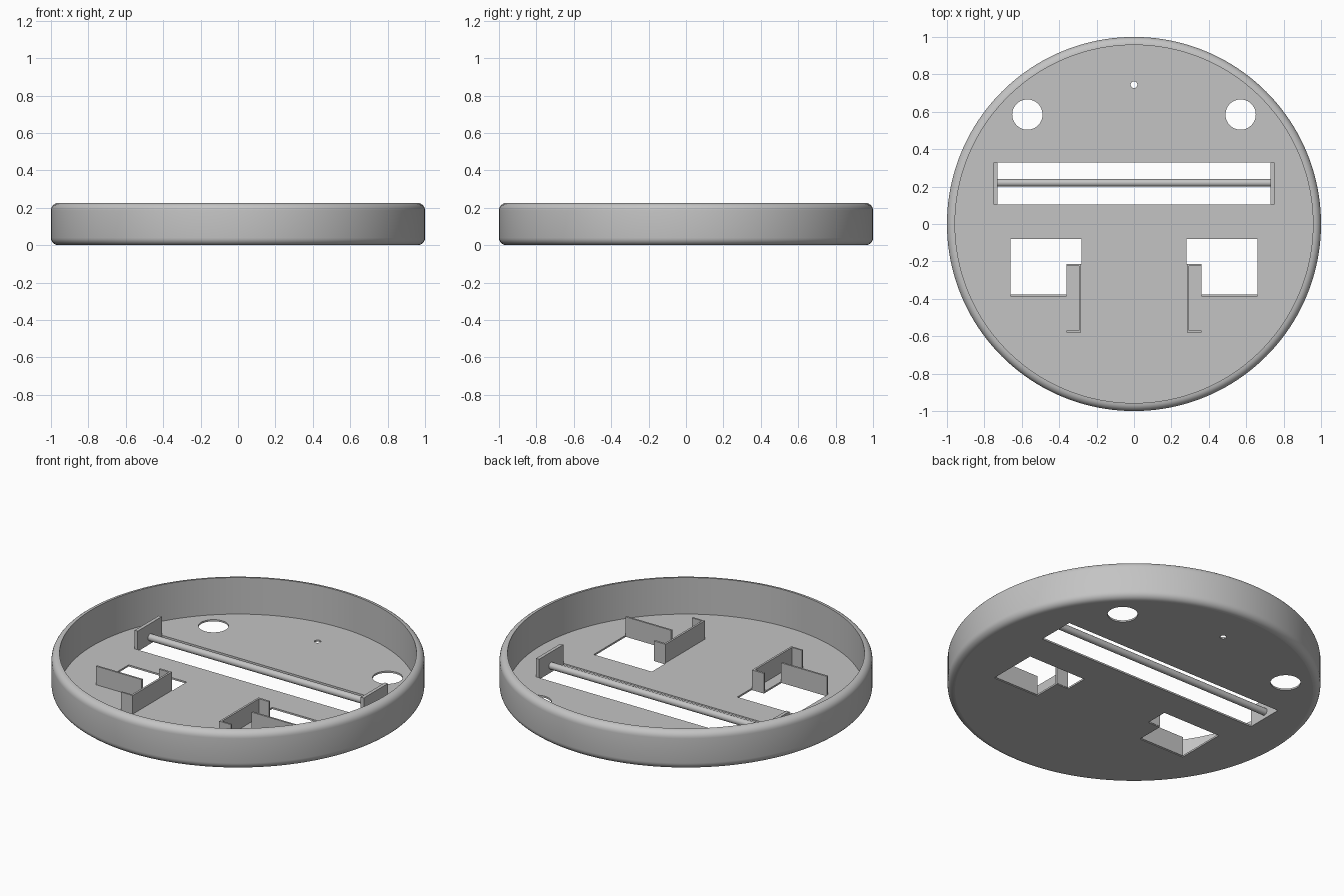
import bpy, bmesh, math

if "Cube" in bpy.data.objects:
    bpy.data.objects.remove(bpy.data.objects["Cube"])

grey = bpy.data.materials.new("plain grey")
grey.diffuse_color = (0.55, 0.55, 0.55, 1)
grey.use_nodes = True
grey.node_tree.nodes["Principled BSDF"].inputs["Base Color"].default_value = grey.diffuse_color

FLOOR = 0.01      # floor thickness
TALL = 0.12       # height of the upright plates


def finish(name, bm):
    bmesh.ops.recalc_face_normals(bm, faces=bm.faces)
    mesh = bpy.data.meshes.new(name)
    bm.to_mesh(mesh)
    bm.free()
    mesh.materials.append(grey)
    ob = bpy.data.objects.new(name, mesh)
    bpy.context.collection.objects.link(ob)
    return ob


def box(name, x0, x1, y0, y1, z0, z1):
    bm = bmesh.new()
    bmesh.ops.create_cube(bm, size=1)
    for v in bm.verts:
        v.co = ((x0 + x1) / 2 + v.co.x * (x1 - x0),
                (y0 + y1) / 2 + v.co.y * (y1 - y0),
                (z0 + z1) / 2 + v.co.z * (z1 - z0))
    return finish(name, bm)


def cylinder(name, r, depth, loc, along_x=False, segments=48):
    bpy.ops.mesh.primitive_cylinder_add(
        vertices=segments, radius=r, depth=depth, location=loc,
        rotation=(0, math.pi / 2 if along_x else 0, 0))
    ob = bpy.context.object
    ob.name = name
    ob.data.materials.append(grey)
    return ob


def smooth(ob):
    bpy.ops.object.select_all(action='DESELECT')
    ob.select_set(True)
    bpy.context.view_layer.objects.active = ob
    bpy.ops.object.shade_smooth_by_angle(angle=math.radians(35))
    for p in ob.data.polygons:          # keep the floor flat
        if abs(p.normal.z) > 0.999:
            p.use_smooth = False


# Round dish: a turned profile with rounded outer edges
fillet, wall, height, n = 0.04, 0.957, 0.226, 160
profile = [(wall, FLOOR), (wall, height)]
arc = [i * math.pi / 12 for i in range(7)]
profile += [(1 - fillet + fillet * math.sin(a), height - fillet + fillet * math.cos(a)) for a in arc]
profile += [(1 - fillet + fillet * math.cos(a), fillet - fillet * math.sin(a)) for a in arc]
bm = bmesh.new()
rings = [[bm.verts.new((r * math.cos(2 * math.pi * i / n), r * math.sin(2 * math.pi * i / n), z))
          for i in range(n)] for r, z in profile]
for a, b in zip(rings, rings[1:]):
    for i in range(n):
        j = (i + 1) % n
        bm.faces.new((a[i], a[j], b[j], b[i]))
bm.faces.new(rings[0])
bm.faces.new(rings[-1])
dish = finish("dish", bm)

# Openings in the floor
cutters = [box("slot_cutter", -0.73, 0.73, 0.105, 0.33, -0.05, 0.05),
           cylinder("pin_cutter", 0.018, 0.1, (0, 0.745, 0), segments=24)]
for s in (-1, 1):
    cutters.append(cylinder("round_cutter", 0.081, 0.1, (s * 0.57, 0.585, 0)))
    # L-shaped window
    outline = [(0.28, -0.08), (0.66, -0.08), (0.66, -0.38), (0.36, -0.38), (0.36, -0.215), (0.28, -0.215)]
    bm = bmesh.new()
    face = bm.faces.new([bm.verts.new((s * x, y, -0.05)) for x, y in outline])
    top = bmesh.ops.extrude_face_region(bm, geom=[face])["geom"]
    bmesh.ops.translate(bm, vec=(0, 0, 0.1), verts=[g for g in top if isinstance(g, bmesh.types.BMVert)])
    cutters.append(finish("window_cutter", bm))

bpy.context.view_layer.objects.active = dish
for c in cutters:
    mod = dish.modifiers.new("cut", 'BOOLEAN')
    mod.object = c
    mod.operation = 'DIFFERENCE'
    mod.solver = 'EXACT'
    bpy.ops.object.modifier_apply(modifier=mod.name)
for c in cutters:
    bpy.data.objects.remove(c)
smooth(dish)

# Cross bar over the slot
smooth(cylinder("cross_bar", 0.02, 1.47, (0, 0.22, 0.04), along_x=True, segments=32))


# Upright plates, mirrored left and right
def pair(name, x0, x1, y0, y1, z0=0.005, z1=TALL):
    for s, side in ((-1, "left"), (1, "right")):
        box(f"{name}_{side}", *sorted((s * x0, s * x1)), y0, y1, z0, z1)


pair("bar_support", 0.73, 0.75, 0.105, 0.33)
pair("window_plate", 0.36, 0.66, -0.387, -0.376)
pair("bracket_wall", 0.283, 0.295, -0.58, -0.213)
pair("bracket_front_flange", 0.295, 0.36, -0.58, -0.57)
pair("bracket_back_flange", 0.295, 0.36, -0.225, -0.213)
